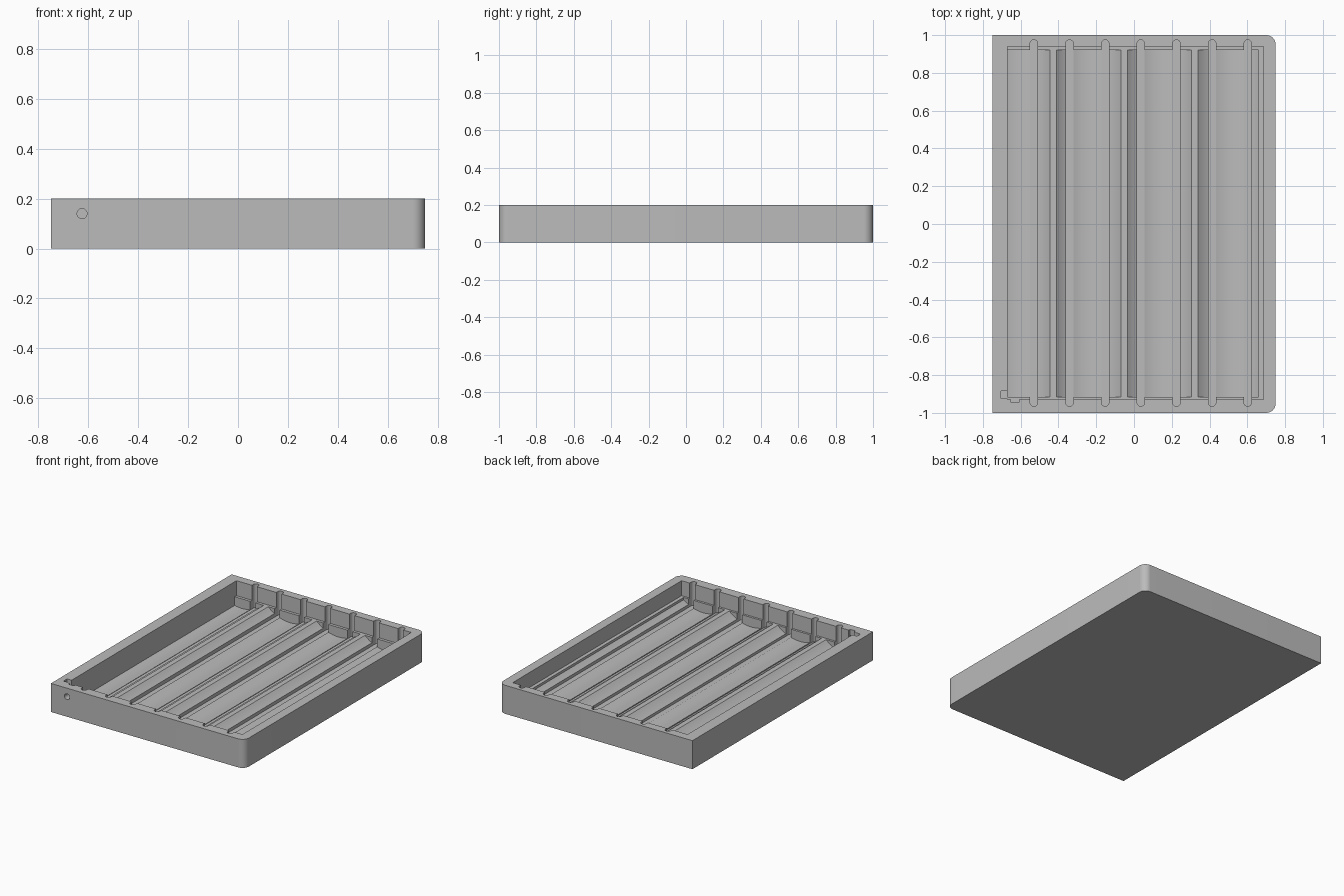
import bpy, bmesh, math

cube = bpy.data.objects.get("Cube")
if cube:
    bpy.data.objects.remove(cube, do_unlink=True)

grey = bpy.data.materials.new("light grey plastic")
grey.use_nodes = True
GREY = (0.5, 0.5, 0.5, 1)
grey.diffuse_color = GREY
grey.node_tree.nodes["Principled BSDF"].inputs["Base Color"].default_value = GREY

RIM_Z, LEDGE_Z, FLOOR_Z = 0.2, 0.095, 0.028
OVER = 0.25


def prism(name, pts, lo, hi, axis="z"):
    """Extrude a closed outline: (x, y) along z, or (x, z) along y."""
    bm = bmesh.new()
    place = (lambda p, t: (p[0], p[1], t)) if axis == "z" else (lambda p, t: (p[0], t, p[1]))
    face = bm.faces.new([bm.verts.new(place(p, lo)) for p in pts])
    new = bmesh.ops.extrude_face_region(bm, geom=[face])["geom"]
    shift = (0, 0, hi - lo) if axis == "z" else (0, hi - lo, 0)
    bmesh.ops.translate(bm, vec=shift, verts=[v for v in new if isinstance(v, bmesh.types.BMVert)])
    bmesh.ops.recalc_face_normals(bm, faces=bm.faces)
    mesh = bpy.data.meshes.new(name)
    bm.to_mesh(mesh)
    bm.free()
    mesh.materials.append(grey)
    obj = bpy.data.objects.new(name, mesh)
    bpy.context.collection.objects.link(obj)
    return obj


def rect(x0, x1, y0, y1):
    return [(x0, y0), (x1, y0), (x1, y1), (x0, y1)]


def arc(cx, cy, r, start, end, n=12):
    angles = [math.radians(start + (end - start) * i / n) for i in range(n + 1)]
    return [(cx + r * math.cos(a), cy + r * math.sin(a)) for a in angles]


# Block with two rounded corners on its left side
outline = [(-0.75, 1), (-0.75, -1)] + arc(0.7, -0.95, 0.05, -90, 0) + arc(0.7, 0.95, 0.05, 0, 90)
tray = prism("tray", outline, 0, RIM_Z)

# Upper cavity
cutters = [prism("cavity_cutter", rect(-0.67, 0.685, -0.93, 0.94), LEDGE_Z, OVER)]

# Four curved cell troughs, the outer ones clipped by the side walls
HALF, DEPTH = 0.17, LEDGE_Z - FLOOR_Z
R = (HALF ** 2 + DEPTH ** 2) / (2 * DEPTH)
for i in range(4):
    cx = -0.615 + 0.375 * i
    x0, x1 = max(cx - HALF, -0.67), min(cx + HALF, 0.66)
    xs = [x0 + (x1 - x0) * k / 24 for k in range(25)]
    profile = [(x, FLOOR_Z + R - math.sqrt(R * R - (x - cx) ** 2)) for x in xs]
    profile += [(x1, 0.15), (x0, 0.15)]
    cutters.append(prism("trough_cutter", profile, -0.915, 0.92, "y"))

# Seven narrow round-ended slots along the full length
for i in range(7):
    cx = -0.53 + 0.1887 * i
    slot = arc(cx, 0.955, 0.02, 0, 180) + arc(cx, -0.945, 0.02, 180, 360)
    cutters.append(prism("slot_cutter", slot, FLOOR_Z + 0.006, OVER))

# Wire notch in the front corner and the round cable hole
cutters.append(prism("notch_cutter", rect(-0.705, -0.6, -0.925, -0.885), LEDGE_Z + 0.002, OVER))
cutters.append(prism("recess_cutter", rect(-0.65, -0.61, -0.945, -0.9), LEDGE_Z + 0.004, OVER))
cutters.append(prism("hole_cutter", arc(-0.625, 0.14, 0.02, 0, 345, 23), -1.05, -0.9, "y"))

bpy.context.view_layer.objects.active = tray
for cutter in cutters:
    cutter.hide_render = True
    mod = tray.modifiers.new("cut", "BOOLEAN")
    mod.operation, mod.solver, mod.object = "DIFFERENCE", "EXACT", cutter
    bpy.ops.object.modifier_apply(modifier=mod.name)
    bpy.data.objects.remove(cutter, do_unlink=True)

bpy.ops.object.select_all(action="DESELECT")
tray.select_set(True)
bpy.ops.object.shade_smooth_by_angle(angle=math.radians(25))
